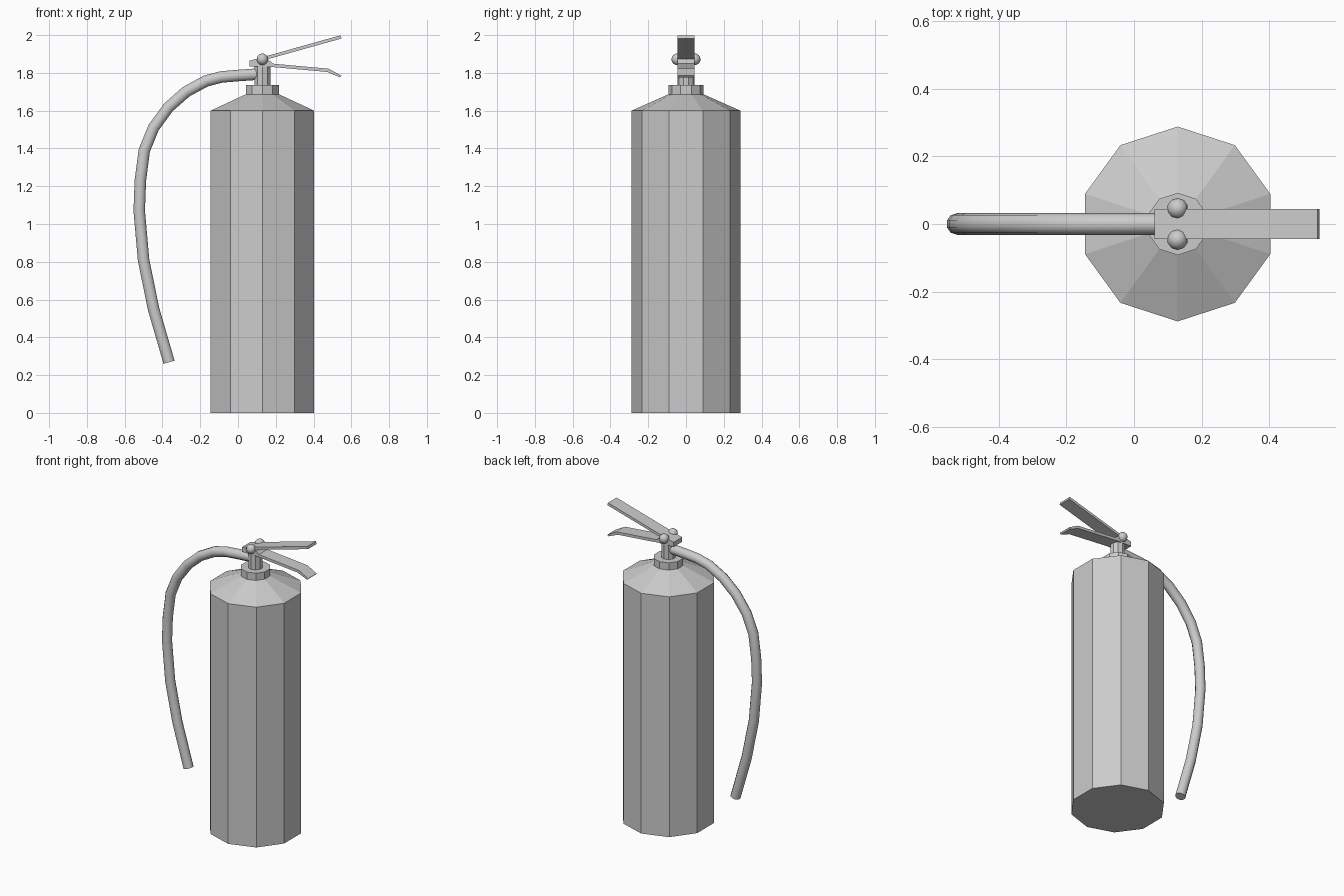
import bpy, bmesh, math

if "Cube" in bpy.data.objects:
    bpy.data.objects.remove(bpy.data.objects["Cube"], do_unlink=True)

AXIS_X = 0.129   # tank axis
SIDES = 10

grey = bpy.data.materials.new("plain grey")
grey.use_nodes = True
colour = (0.6, 0.6, 0.6, 1)
grey.diffuse_color = colour
grey.node_tree.nodes["Principled BSDF"].inputs["Base Color"].default_value = colour


def add_mesh(name, bm):
    bmesh.ops.recalc_face_normals(bm, faces=bm.faces[:])
    mesh = bpy.data.meshes.new(name)
    bm.to_mesh(mesh)
    bm.free()
    mesh.materials.append(grey)
    obj = bpy.data.objects.new(name, mesh)
    bpy.context.collection.objects.link(obj)
    return obj


def select_only(obj):
    bpy.ops.object.select_all(action="DESELECT")
    obj.select_set(True)
    bpy.context.view_layer.objects.active = obj


def smooth(obj, degrees):
    select_only(obj)
    bpy.ops.object.shade_smooth_by_angle(angle=math.radians(degrees))


def lathe(name, profile):
    """Closed ten-sided solid from (radius, height) pairs."""
    bm = bmesh.new()
    rings = []
    for r, z in profile:
        angles = [math.pi / 2 + math.tau * i / SIDES for i in range(SIDES)]
        rings.append([bm.verts.new((AXIS_X + r * math.cos(a), r * math.sin(a), z))
                      for a in angles])
    for low, high in zip(rings, rings[1:]):
        for i in range(SIDES):
            j = (i + 1) % SIDES
            bm.faces.new((low[i], low[j], high[j], high[i]))
    bm.faces.new(rings[0])
    bm.faces.new(rings[-1])
    return add_mesh(name, bm)


def extrude_profile(name, profile, half_width):
    """Side profile in x and z, given thickness along y."""
    bm = bmesh.new()
    face = bm.faces.new([bm.verts.new((x, -half_width, z)) for x, z in profile])
    result = bmesh.ops.extrude_face_region(bm, geom=[face])
    moved = [v for v in result["geom"] if isinstance(v, bmesh.types.BMVert)]
    bmesh.ops.translate(bm, verts=moved, vec=(0, 2 * half_width, 0))
    return add_mesh(name, bm)


# Tank with sloped shoulder, collar and valve neck
lathe("tank", [(0.288, 0), (0.288, 1.6), (0.085, 1.69)])
lathe("collar", [(0.092, 1.683), (0.092, 1.735)])
lathe("valve_neck", [(0.045, 1.73), (0.045, 1.85)])

# Forked grip: upper squeeze lever and lower carrying handle
extrude_profile("upper_lever", [
    (0.105, 1.858), (0.105, 1.876), (0.543, 1.999), (0.548, 1.982)], 0.045)
extrude_profile("lower_handle", [
    (0.06, 1.834), (0.06, 1.865), (0.105, 1.876), (0.155, 1.876), (0.185, 1.849),
    (0.48, 1.822), (0.548, 1.785), (0.54, 1.776), (0.472, 1.805), (0.17, 1.832)], 0.045)

# Round pivot heads on both sides of the grip
for name, side in (("left_pivot", 1), ("right_pivot", -1)):
    bm = bmesh.new()
    bmesh.ops.create_uvsphere(bm, u_segments=10, v_segments=8, radius=0.031)
    bmesh.ops.translate(bm, verts=bm.verts[:], vec=(AXIS_X, side * 0.046, 1.872))
    smooth(add_mesh(name, bm), 50)

# Hanging hose
path = [(0.1, 1.793), (0, 1.786), (-0.09, 1.778), (-0.17, 1.757), (-0.275, 1.7),
        (-0.368, 1.618), (-0.447, 1.51), (-0.496, 1.39), (-0.517, 1.23),
        (-0.523, 1.07), (-0.5, 0.81), (-0.447, 0.55), (-0.365, 0.268)]
curve = bpy.data.curves.new("hose", "CURVE")
curve.dimensions = "3D"
curve.bevel_depth = 0.032
curve.bevel_resolution = 3
curve.use_fill_caps = True
spline = curve.splines.new("POLY")
spline.points.add(len(path) - 1)
for point, (x, z) in zip(spline.points, path):
    point.co = (x, 0, z, 1)
curve.materials.append(grey)
hose = bpy.data.objects.new("hose", curve)
bpy.context.collection.objects.link(hose)
select_only(hose)
bpy.ops.object.convert(target="MESH")
smooth(bpy.context.view_layer.objects.active, 50)
